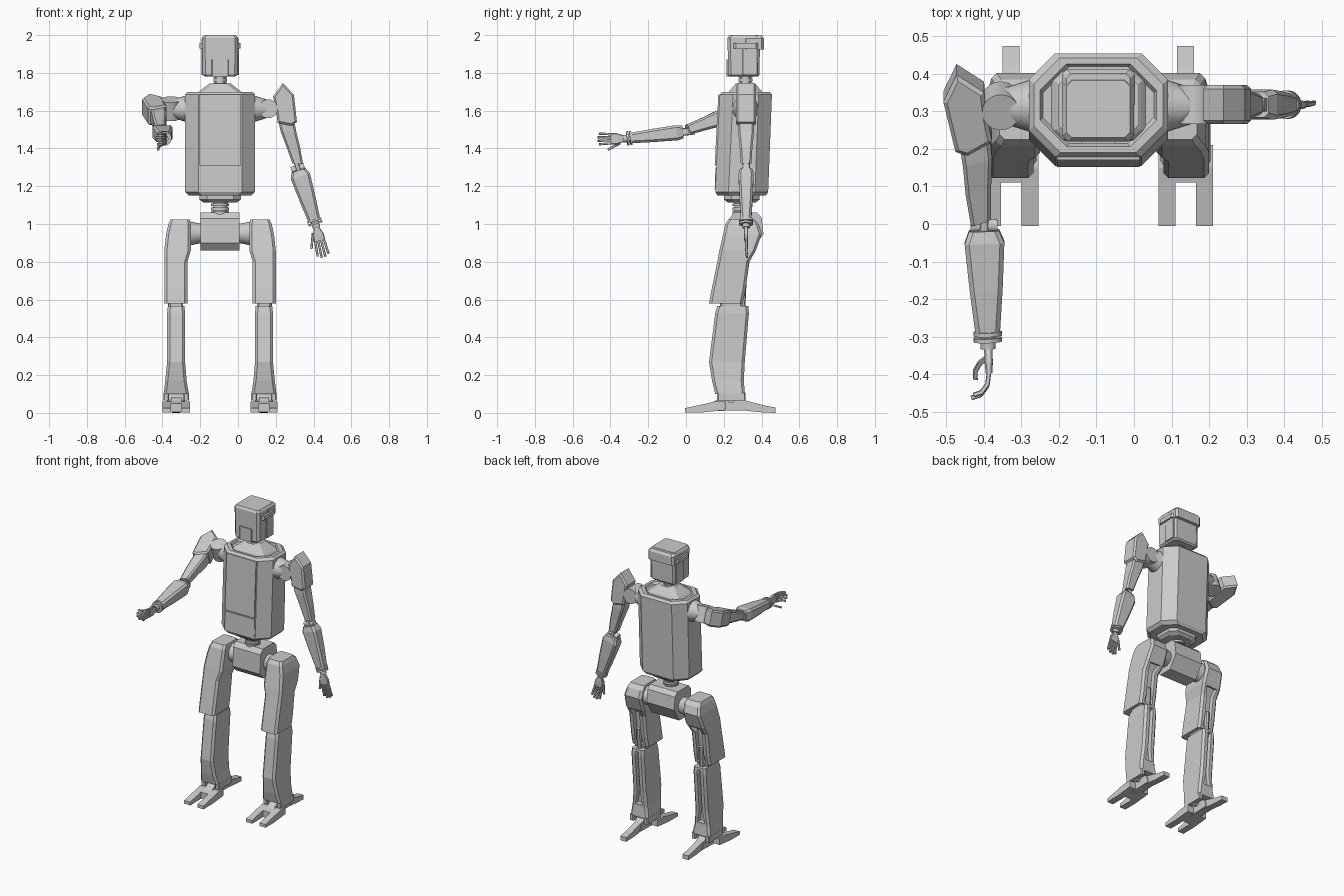
import bpy, bmesh, math
from mathutils import Matrix, Vector

cube = bpy.data.objects.get("Cube")
if cube:
    bpy.data.objects.remove(cube)

grey = bpy.data.materials.new("light_grey")
grey.use_nodes = True
grey.diffuse_color = (0.6, 0.6, 0.6, 1)
grey.node_tree.nodes["Principled BSDF"].inputs["Base Color"].default_value = (0.6, 0.6, 0.6, 1)

CX = -0.095                       # body centre line
I = Matrix()
T = Matrix.Translation


def R(deg, axis):
    return Matrix.Rotation(math.radians(deg), 4, axis)


MIRROR = T((2 * CX, 0, 0)) @ Matrix.Scale(-1, 4, (1, 0, 0))


def finish(name, bm, m=I):
    bmesh.ops.transform(bm, matrix=m, verts=bm.verts)
    bmesh.ops.recalc_face_normals(bm, faces=bm.faces)
    me = bpy.data.meshes.new(name)
    bm.to_mesh(me)
    bm.free()
    me.materials.append(grey)
    ob = bpy.data.objects.new(name, me)
    bpy.context.collection.objects.link(ob)
    return ob


def loft(name, sections, c=0.01, m=I, groove=None):
    """Stack chamfered rectangles (z, x0, x1, y0, y1); groove = (low, high) of a back recess."""
    bm = bmesh.new()
    rings = []
    for z, x0, x1, y0, y1 in sections:
        pts = [(x0 + c, y0), (x1 - c, y0), (x1, y0 + c), (x1, y1 - c),
               (x1 - c, y1), (x0 + c, y1), (x0, y1 - c), (x0, y0 + c)]
        rings.append([bm.verts.new((x, y, z)) for x, y in pts])
    for a, b in zip(rings, rings[1:]):
        for i in range(8):
            j = (i + 1) % 8
            bm.faces.new((a[i], a[j], b[j], b[i]))
    bm.faces.new(rings[0])
    bm.faces.new(rings[-1])
    bmesh.ops.recalc_face_normals(bm, faces=bm.faces)
    if groove:
        back = [f for f in bm.faces if f.normal.y > 0.75
                and groove[0] < f.calc_center_median().z < groove[1]]
        bmesh.ops.inset_region(bm, faces=back, thickness=0.022)
        bmesh.ops.inset_region(bm, faces=back, thickness=0.004, depth=-0.025)
    return finish(name, bm, m)


def box(name, x0, x1, y0, y1, z0, z1, c=0.004, m=I):
    return loft(name, [(z0, x0, x1, y0, y1), (z1, x0, x1, y0, y1)], c, m)


def prism(name, pts, x0, x1, m=I):
    """Extrude a (y, z) profile along x."""
    bm = bmesh.new()
    f = bm.faces.new([bm.verts.new((x0, y, z)) for y, z in pts])
    ext = bmesh.ops.extrude_face_region(bm, geom=[f])["geom"]
    bmesh.ops.translate(bm, vec=(x1 - x0, 0, 0),
                        verts=[v for v in ext if isinstance(v, bmesh.types.BMVert)])
    return finish(name, bm, m)


def rod(name, a, b, r1, r2=None, m=I, seg=24):
    a, b = Vector(a), Vector(b)
    bm = bmesh.new()
    bmesh.ops.create_cone(bm, cap_ends=True, segments=seg, radius1=r1,
                          radius2=r1 if r2 is None else r2, depth=(b - a).length)
    for f in bm.faces:
        f.smooth = len(f.verts) == 4 and seg > 8
    turn = (b - a).to_track_quat('Z', 'Y').to_matrix().to_4x4()
    return finish(name, bm, m @ T((a + b) / 2) @ turn)


def centred(rows, cx, cy):
    return [(z, cx - hx, cx + hx, cy + dy - hy, cy + dy + hy) for z, hx, dy, hy in rows]


# Torso shell with a sunken rim and raised collar
loft("torso", centred([(1.15, .165, 0, .128), (1.17, .185, 0, .14), (1.685, .185, .022, .138),
                       (1.70, .172, .022, .126), (1.70, .155, .022, .11),
                       (1.685, .148, .022, .103)], CX, .295), .07)
loft("collar", centred([(1.68, .13, 0, .095), (1.70, .112, 0, .088),
                        (1.745, .055, 0, .05)], CX, .315), .025)
loft("torso_base", centred([(1.115, .09, 0, .075), (1.13, .11, 0, .095),
                            (1.16, .11, 0, .095)], CX, .295), .04)
prism("chest_panel", [(.152, 1.31), (.171, 1.685), (.19, 1.685), (.175, 1.31)], -.205, .015)
prism("belly_plate", [(.152, 1.185), (.156, 1.30), (.175, 1.30), (.17, 1.185)], -.205, .015)

# Neck and waist rings
for part, z0, y, r, count, step in (("neck", 1.735, .315, .036, 3, .02),
                                    ("waist", 1.05, .295, .048, 4, .022)):
    for i in range(count):
        z = z0 + i * step
        rod(f"{part}_ring_{i}", (CX, y, z), (CX, y, z + step * .7), r)
    rod(f"{part}_core", (CX, y, z0 - .01), (CX, y, z0 + count * step + .01), r * .8)

# Head
loft("head", centred([(1.78, .08, 0, .075), (1.79, .092, 0, .083), (1.985, .095, 0, .086),
                      (2.0, .085, 0, .076)], CX, .306), .015)
loft("rear_cap", centred([(1.925, .097, 0, .053), (1.982, .097, 0, .053),
                          (1.998, .085, 0, .042)], CX, .359), .012)
box("brow_band", CX - .108, CX + .108, .234, .40, 1.93, 1.957, .03)
box("face_plate", CX - .045, CX + .045, .214, .24, 1.782, 1.87)
for side, m in (("left", I), ("right", MIRROR)):
    box(f"{side}_ear_panel", -.01, .004, .30, .38, 1.79, 1.925, .003, m)

# Pelvis and hips
prism("pelvis", [(.26, .86), (.355, .86), (.41, .95), (.40, 1.035), (.375, 1.06),
                 (.255, 1.06), (.23, 1.03), (.225, .90)], CX - .103, CX + .103)

for side, m in (("left", I), ("right", MIRROR)):
    n = side + "_"
    rod(n + "hip_joint", (0, .315, .95), (.075, .315, .95), .05, .065, m)
    # Thigh
    loft(n + "thigh", [(.58, .078, .20, .122, .30), (.65, .078, .20, .135, .315),
                       (.80, .078, .20, .166, .335), (.86, .06, .20, .177, .37),
                       (.95, .06, .19, .197, .402), (1.00, .06, .178, .208, .385),
                       (1.025, .065, .168, .225, .36)], .014, m, (.57, .84))
    # Knee
    rod(n + "knee_pin", (.10, .255, .575), (.18, .255, .575), .035, None, m)
    box(n + "knee_block", .10, .178, .18, .29, .54, .60, .01, m)
    rod(n + "knee_link", (.139, .305, .70), (.139, .295, .50), .016, None, m, 8)
    # Shin
    loft(n + "shin", [(.10, .07, .204, .155, .312), (.17, .082, .195, .138, .306),
                      (.27, .09, .185, .122, .311), (.53, .09, .185, .155, .333),
                      (.565, .094, .181, .165, .33)], .014, m, (.16, .55))
    for x in (.07, .174):
        box(n + "ankle_cheek", x, x + .03, .165, .315, .065, .105, .006, m)
    # Foot: ankle block, two toes and a heel
    rod(n + "ankle_pin", (.09, .24, .075), (.185, .24, .075), .022, None, m)
    prism(n + "ankle", [(.15, .01), (.33, .015), (.32, .055), (.29, .085), (.19, .085),
                        (.14, .055)], .11, .165, m)
    prism(n + "instep", [(.11, .005), (.21, .015), (.21, .06), (.15, .06), (.11, .05)],
          .065, .21, m)
    for x in (.065, .165):
        prism(n + "toe", [(-.005, .003), (.09, .003), (.18, .012), (.16, .06), (.10, .048),
                          (-.005, .025)], x, x + .045, m)
    prism(n + "heel", [(.28, .015), (.40, .003), (.475, 0), (.475, .028), (.42, .038),
                       (.28, .075)], .115, .16, m)
    # Shoulder socket
    rod(n + "shoulder_socket", (.07, .315, 1.61), (.165, .315, 1.61), .075, .045, m)


def slab(name, pts, half, m):
    """Flat plate with an (x, z) outline, chamfered along its rim."""
    bm = bmesh.new()
    f = bm.faces.new([bm.verts.new((x, -half, z)) for x, z in pts])
    ext = bmesh.ops.extrude_face_region(bm, geom=[f])["geom"]
    bmesh.ops.translate(bm, vec=(0, 2 * half, 0),
                        verts=[v for v in ext if isinstance(v, bmesh.types.BMVert)])
    rim = [e for e in bm.edges if abs(e.verts[0].co.y - e.verts[1].co.y) < .001]
    bmesh.ops.bevel(bm, geom=rim, offset=.01, segments=1, affect='EDGES')
    return finish(name, bm, m)


def chain(name, m, lengths, bends, w, t):
    """Finger made of boxes, each turned against the one before."""
    for length, bend in zip(lengths, bends):
        m = m @ R(bend, 'X')
        box(name, -w, w, -t, t, -length, .002, .002, m)
        m = m @ T((0, 0, -length))


def arm(n, upper, fore, hand, curl):
    # Upper arm, with the shoulder at the origin
    rod(n + "shoulder_joint", (0, -.052, 0), (0, .052, 0), .05, None, upper)
    slab(n + "shoulder_pad", [(.025, .065), (.078, .136), (.136, .075), (.152, -.07),
                              (.125, -.09), (.05, -.075), (.04, .0)], .052, upper)
    loft(n + "upper_arm", [(-.29, .128, .184, -.028, .028), (-.20, .096, .168, -.034, .034),
                           (-.12, .066, .148, -.042, .042), (-.05, .05, .135, -.042, .042)],
         .01, upper)
    # Forearm, with the elbow at the origin
    rod(n + "elbow_pin", (-.036, 0, 0), (.036, 0, 0), .018, None, fore)
    box(n + "elbow_link", -.012, .012, -.02, .02, -.05, .05, .004, fore)
    loft(n + "forearm", centred([(-.285, .033, 0, .028), (-.17, .044, 0, .035),
                                 (-.045, .053, 0, .04), (-.012, .04, 0, .034)], 0, 0),
         .012, fore)
    for z in (-.284, -.30):
        rod(n + "wrist_ring", (0, 0, z), (0, 0, z - .011), .038, None, fore)
    rod(n + "wrist", (0, 0, -.28), (0, 0, -.33), .02, None, fore)
    # Hand, with the wrist at the origin
    loft(n + "palm", centred([(-.075, .03, 0, .009), (-.045, .03, 0, .011),
                              (0, .014, 0, .011)], 0, 0), .004, hand)
    for i in range(4):
        x = -.024 + .016 * i
        size = (.036, .03, .026) if i in (1, 2) else (.032, .027, .022)
        chain(n + "finger", hand @ T((x, 0, -.073)) @ R(x * -160, 'Y'), size,
              [curl * k for k in (.3, .9, 1.1)], .0062, .006)
    chain(n + "thumb", hand @ T((-.026, 0, -.03)) @ R(18 + curl * .3, 'Y'),
          (.03, .028, .024), (curl * 1.6, -curl * .7, -curl * .9), .0065, .006)


# Left arm hangs at the side
fore_l = T((.317, .318, 1.295)) @ R(-17.5, 'Y')
arm("left_", T((.16, .318, 1.61)), fore_l, fore_l @ T((0, 0, -.325)) @ R(4, 'Y'), 3)

# Right arm reaches forward with a half closed hand
flip = Matrix.Scale(-1, 4, (1, 0, 0))
fore_r = T((-.40, -.005, 1.488)) @ R(-83.5, 'X') @ R(-2, 'Y')
arm("right_", T((-.355, .315, 1.61)) @ R(-70, 'X') @ R(-19, 'Y') @ flip, fore_r @ flip,
    fore_r @ T((0, 0, -.32)) @ R(-6, 'X') @ R(90, 'Z') @ flip, 32)
